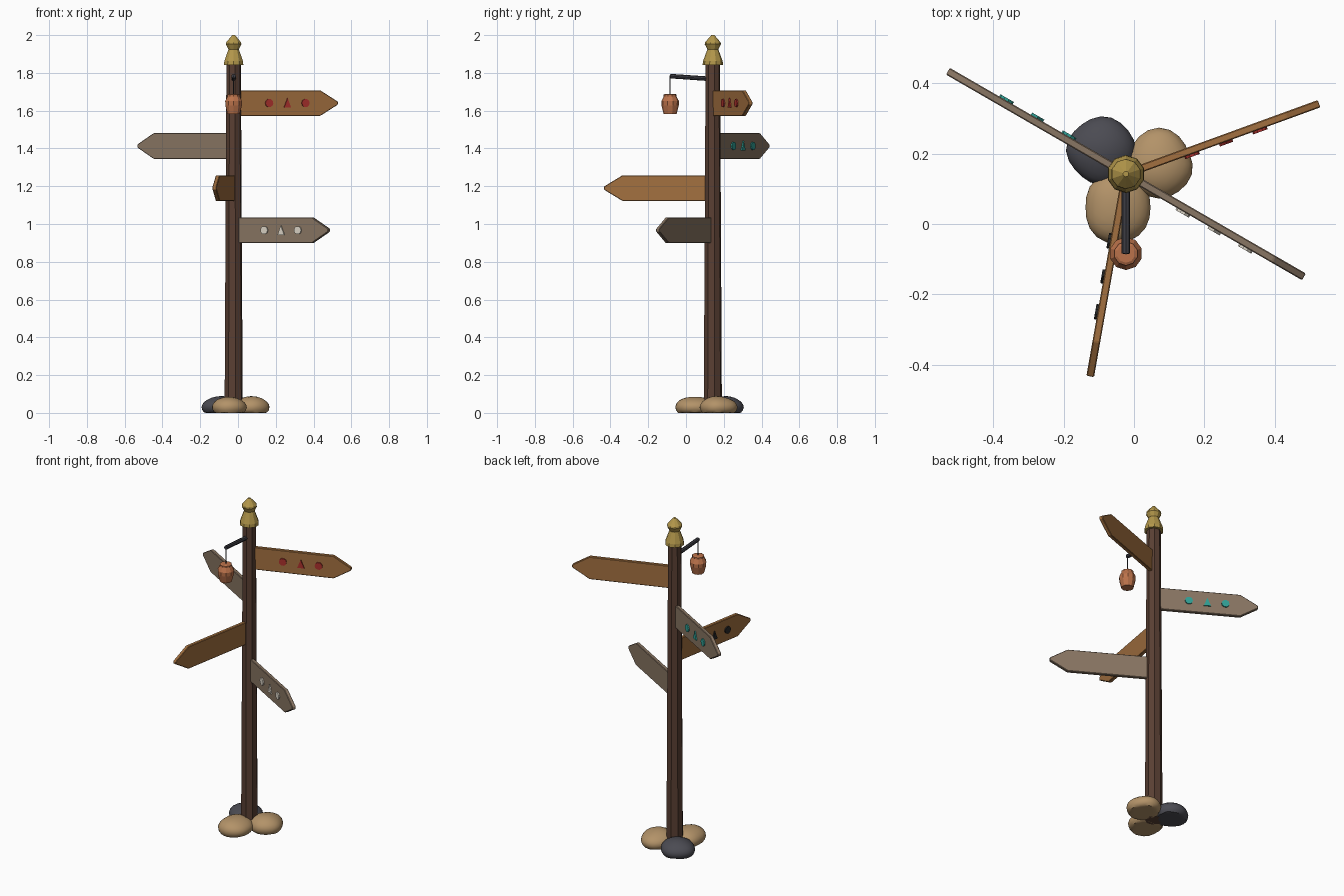
import bpy, bmesh, math, random
from mathutils import Matrix, Vector

if "Cube" in bpy.data.objects:
    bpy.data.objects.remove(bpy.data.objects["Cube"])

random.seed(4)
PX, PY = -0.023, 0.142   # post centre


def material(name, rgb):
    m = bpy.data.materials.new(name)
    m.diffuse_color = (*rgb, 1)
    m.use_nodes = True
    m.node_tree.nodes["Principled BSDF"].inputs["Base Color"].default_value = m.diffuse_color
    return m


DARK_WOOD = material("dark_wood", (0.10, 0.05, 0.033))
OAK = material("oak", (0.36, 0.16, 0.05))
GREY_WOOD = material("grey_wood", (0.25, 0.18, 0.125))
BRASS = material("brass", (0.45, 0.31, 0.07))
CLAY = material("clay", (0.50, 0.17, 0.07))
IRON = material("iron", (0.045, 0.045, 0.055))
SAND = material("sandstone", (0.45, 0.29, 0.14))
SLATE = material("slate", (0.07, 0.07, 0.085))
RED = material("red_paint", (0.40, 0.03, 0.025))
TEAL = material("teal_paint", (0.03, 0.35, 0.30))
BLACK = material("black_paint", (0.02, 0.02, 0.02))
CREAM = material("cream_paint", (0.70, 0.65, 0.56))


def finish(bm, name, mat, smooth=False):
    bmesh.ops.recalc_face_normals(bm, faces=bm.faces)
    for f in bm.faces:
        f.smooth = smooth
    me = bpy.data.meshes.new(name)
    bm.to_mesh(me)
    bm.free()
    me.materials.append(mat)
    ob = bpy.data.objects.new(name, me)
    bpy.context.collection.objects.link(ob)
    return ob


def lathe(name, profile, sides, centre, mat, flute=1.0):
    """Stack rings of (radius, z); flute scales every other vertex."""
    bm = bmesh.new()
    rings = []
    for r, z in profile:
        ring = []
        for i in range(sides):
            a = 2 * math.pi * (i + 0.5) / sides
            k = r * (flute if i % 2 else 1)
            ring.append(bm.verts.new((centre[0] + k * math.cos(a),
                                      centre[1] + k * math.sin(a), z)))
        rings.append(ring)
    for lo, hi in zip(rings, rings[1:]):
        for i in range(sides):
            j = (i + 1) % sides
            bm.faces.new((lo[i], lo[j], hi[j], hi[i]))
    bm.faces.new(rings[0])
    bm.faces.new(rings[-1])
    return finish(bm, name, mat)


def rod(name, a, b, r, sides, mat):
    a, b = Vector(a), Vector(b)
    d = b - a
    bm = bmesh.new()
    bmesh.ops.create_cone(bm, cap_ends=True, segments=sides, radius1=r, radius2=r, depth=d.length)
    rot = d.to_track_quat('Z', 'Y').to_matrix().to_4x4()
    bm.transform(Matrix.Translation((a + b) / 2) @ rot)
    return finish(bm, name, mat)


def prism(name, outline, y0, y1, mat, bevel=0):
    """Extrude an x-z outline along y."""
    bm = bmesh.new()
    face = bm.faces.new([bm.verts.new((x, y0, z)) for x, z in outline])
    ext = bmesh.ops.extrude_face_region(bm, geom=[face])
    for v in ext["geom"]:
        if isinstance(v, bmesh.types.BMVert):
            v.co.y = y1
    if bevel:
        bmesh.ops.bevel(bm, geom=list(bm.edges), offset=bevel, segments=1, affect='EDGES')
    return finish(bm, name, mat)


# post and finial
lathe("post", [(0.049, 0), (0.044, 0.95), (0.039, 1.86)], 16, (PX, PY), DARK_WOOD, 0.92)
lathe("finial", [(0.054, 1.842), (0.052, 1.862), (0.029, 1.925), (0.043, 1.952),
                 (0.041, 1.962), (0.008, 2.0)], 10, (PX, PY), BRASS)

# pointed sign boards with raised symbols
board = [(0.02, -0.068), (0.484, -0.068), (0.584, -0.008), (0.584, 0.008),
         (0.484, 0.068), (0.02, 0.068)]
disc = [(0.022 * math.cos(i * math.pi / 5), 0.022 * math.sin(i * math.pi / 5)) for i in range(10)]
triangle = [(-0.02, -0.024), (0.02, -0.024), (0, 0.026)]
signs = [(20, 1.640, OAK, RED), (150, 1.413, GREY_WOOD, TEAL),
         (260, 1.190, OAK, BLACK), (330, 0.967, GREY_WOOD, CREAM)]
for n, (angle, z, wood, paint) in enumerate(signs, 1):
    parts = [prism(f"sign_board_{n}", board, -0.011, 0.011, wood, 0.003)]
    for k, (x, shape) in enumerate([(0.195, disc), (0.298, triangle), (0.40, disc)], 1):
        outline = [(x + u, v) for u, v in shape]
        parts.append(prism(f"sign_{n}_symbol_{k}", outline, -0.018, -0.009, paint))
    place = Matrix.Translation((PX, PY, z)) @ Matrix.Rotation(math.radians(angle), 4, 'Z')
    for ob in parts:
        ob.data.transform(place)

# bracket with hanging lantern
LY = -0.084
rod("lantern_arm", (PX, PY - 0.01, 1.768), (PX, LY, 1.783), 0.012, 8, IRON)
rod("lantern_wire", (PX, LY, 1.68), (PX, LY, 1.785), 0.003, 6, IRON)
lathe("lantern", [(0.034, 1.582), (0.046, 1.628), (0.047, 1.65), (0.034, 1.675), (0.034, 1.685), (0.026, 1.689)],
      10, (PX, LY), CLAY)

# flat-bottomed stones round the foot
for n, (angle, mat) in enumerate([(17, SAND), (137, SLATE), (257, SAND)], 1):
    a = math.radians(angle)
    cx, cy = PX + 0.098 * math.cos(a), PY + 0.098 * math.sin(a)
    bm = bmesh.new()
    bmesh.ops.create_icosphere(bm, subdivisions=3, radius=1)
    p = random.uniform(0, 6)
    for v in bm.verts:
        c = v.co
        k = 1 + 0.035 * math.sin(3 * c.x + p) + 0.035 * math.sin(4 * c.y + 2 * p)
        v.co = (cx + 0.098 * k * c.x, cy + 0.098 * k * c.y, max(0, 0.03 + 0.056 * k * c.z))
    ob = finish(bm, f"foot_stone_{n}", mat, True)
    bpy.ops.object.select_all(action='DESELECT')
    ob.select_set(True)
    bpy.context.view_layer.objects.active = ob
    bpy.ops.object.shade_smooth_by_angle(angle=math.radians(35))
